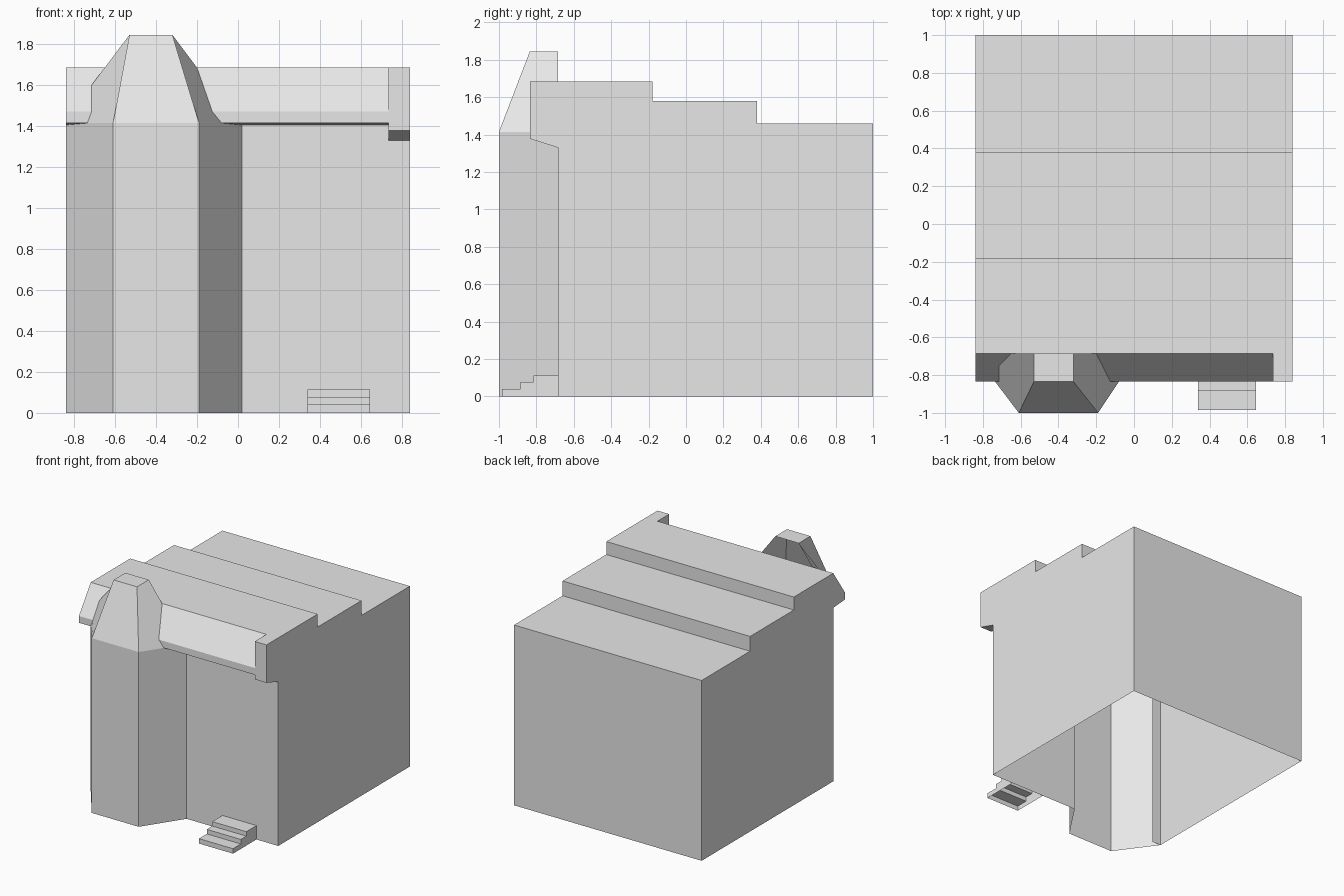
import bpy
import bmesh

cube = bpy.data.objects.get("Cube")
if cube:
    bpy.data.objects.remove(cube, do_unlink=True)

grey = bpy.data.materials.new("plain_grey")
grey.use_nodes = True
COLOUR = (0.8, 0.8, 0.8, 1)
grey.diffuse_color = COLOUR
grey.node_tree.nodes["Principled BSDF"].inputs["Base Color"].default_value = COLOUR


def build(name, polygons):
    """Make one flat-shaded object from a list of polygons."""
    bm = bmesh.new()
    for poly in polygons:
        bm.faces.new([bm.verts.new(p) for p in poly])
    bmesh.ops.remove_doubles(bm, verts=bm.verts, dist=0.0005)
    bmesh.ops.recalc_face_normals(bm, faces=bm.faces)
    mesh = bpy.data.meshes.new(name)
    bm.to_mesh(mesh)
    bm.free()
    mesh.materials.append(grey)
    obj = bpy.data.objects.new(name, mesh)
    bpy.context.collection.objects.link(obj)
    return obj


def strip(path, x0, x1):
    """Sweep a (y, z) path across the width."""
    return [[(x0, *a), (x1, *a), (x1, *b), (x0, *b)] for a, b in zip(path, path[1:])]


def ends(path, x0, x1):
    """Close both sides of a swept (y, z) path."""
    return [[(x, *p) for p in path] for x in (x0, x1)]


def wall(path, z0, z1):
    """Raise an (x, y) path into upright walls."""
    return [[(*a, z0), (*b, z0), (*b, z1), (*a, z1)] for a, b in zip(path, path[1:])]


W, FRONT, LIP, TOP, EAVE = 0.84, -0.685, -0.835, 1.685, 1.415

# Main shell with the stepped roof, open underneath
shell = [(FRONT, TOP), (-0.18, TOP), (-0.18, 1.58), (0.38, 1.58),
         (0.38, 1.46), (1, 1.46), (1, 0)]
build("house_shell", strip(shell, -W, W) + ends(shell + [(FRONT, 0)], -W, W))

# Front wall either side of the bay
build("front_wall", wall([(0.02, FRONT), (W, FRONT)], 0, TOP)
      + wall([(-W, FRONT), (-0.76, FRONT)], 0, TOP))

# Angled bay walls
build("bay_walls", wall([(-W, FRONT), (-0.61, -1), (-0.19, -1), (0.02, FRONT)], 0, EAVE))

# Sloping cornice along the front
cornice = [(FRONT, TOP), (LIP, 1.47), (LIP, EAVE), (FRONT, 1.405), (FRONT, TOP)]
build("cornice", strip(cornice, -W, 0.735) + ends(cornice[:-1], -W, 0.735))

# Block that stops the cornice at one end
block = [(FRONT, TOP), (LIP, TOP), (LIP, 1.378), (FRONT, 1.33), (FRONT, TOP)]
build("cornice_end_block", strip(block, 0.735, W) + ends(block[:-1], 0.735, W))

# Bay roof: flat cap, front slope and two cut side slopes, open behind
PEAK = 1.845
cap = [(-0.53, FRONT, PEAK), (-0.53, LIP, PEAK), (-0.32, LIP, PEAK), (-0.32, FRONT, PEAK)]
foot_r, foot_l = (-0.61, -1, EAVE), (-0.19, -1, EAVE)
side_r = [cap[1], foot_r, (-0.735, LIP, EAVE), (-0.715, LIP, 1.47),
          (-0.715, -0.75, 1.6), (-0.65, FRONT, TOP), cap[0]]
side_l = [cap[2], foot_l, (-0.08, LIP, EAVE), (-0.125, LIP, 1.47),
          (-0.2, FRONT, TOP), cap[3]]
build("bay_roof", [cap, [cap[1], cap[2], foot_l, foot_r], side_r, side_l])

# Entrance steps, open underneath
steps = [(-0.985, 0), (-0.985, 0.04), (-0.885, 0.04), (-0.885, 0.077),
         (-0.815, 0.077), (-0.815, 0.113), (FRONT, 0.113)]
build("front_steps", strip(steps, 0.34, 0.645) + ends(steps + [(FRONT, 0)], 0.34, 0.645))
